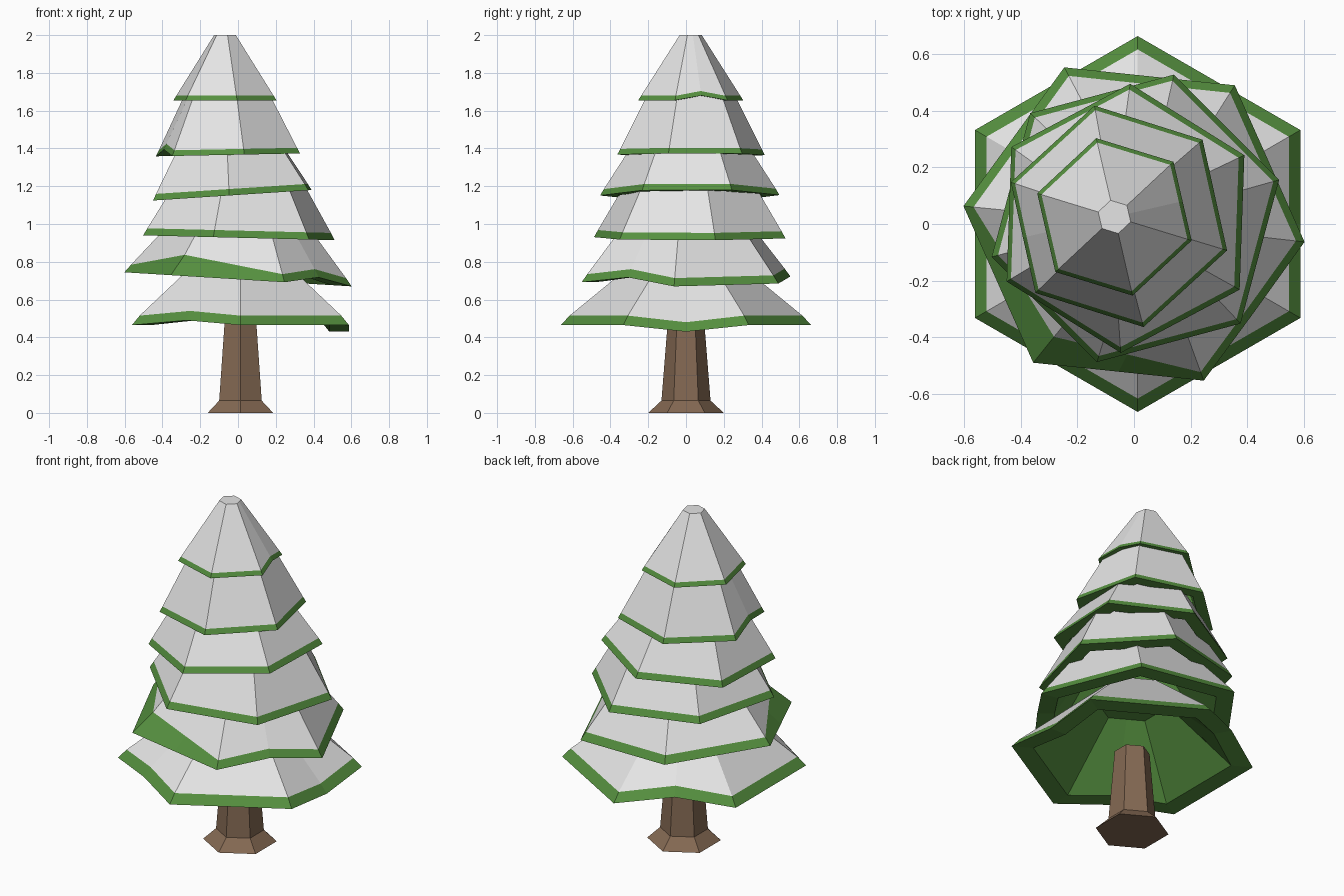
import bpy, bmesh
from math import cos, sin, radians

if "Cube" in bpy.data.objects:
    bpy.data.objects.remove(bpy.data.objects["Cube"])


def material(name, color):
    m = bpy.data.materials.new(name)
    m.use_nodes = True
    m.diffuse_color = (*color, 1)
    bsdf = m.node_tree.nodes["Principled BSDF"]
    bsdf.inputs["Base Color"].default_value = (*color, 1)
    bsdf.inputs["Roughness"].default_value = 0.9
    return m


SNOW = material("snow white", (0.78, 0.78, 0.78))
GREEN = material("needle green", (0.092, 0.28, 0.05))
BARK = material("bark brown", (0.23, 0.14, 0.085))


def finish(name, bm, mats):
    bmesh.ops.recalc_face_normals(bm, faces=bm.faces)
    mesh = bpy.data.meshes.new(name)
    bm.to_mesh(mesh)
    bm.free()
    for m in mats:
        mesh.materials.append(m)
    bpy.context.collection.objects.link(bpy.data.objects.new(name, mesh))


def hexagon(r, z, rot, pull=None):
    """Hexagon with a point halfway along each side; pull draws one corner in."""
    corners = []
    for k in range(6):
        a = radians(rot + 60 * k)
        s, dz = pull[1:] if pull and pull[0] == k else (1, 0)
        corners.append((r * s * cos(a), r * s * sin(a), z + dz))
    ring = []
    for p, q in zip(corners, corners[1:] + corners[:1]):
        ring += [p, tuple((u + v) / 2 for u, v in zip(p, q))]
    return ring


def loft(bm, rings, colors):
    loops = [[bm.verts.new(p) for p in ring] for ring in rings]
    n = len(loops[0])
    for lower, upper, c in zip(loops, loops[1:], colors):
        for i in range(n):
            j = (i + 1) % n
            bm.faces.new((lower[i], lower[j], upper[j], upper[i])).material_index = c
    bm.faces.new(loops[0]).material_index = colors[0]
    bm.faces.new(loops[-1]).material_index = colors[-1]


def tier(name, center, z, r, rot, slope, rim, top_r, tilt=0, bumps={}, pull=None):
    """Hollow snowy cone with a green rim (height, width), leaning along x;
    bumps bend the hem up or down."""
    cx, cy = center
    band, width = rim
    h = band + (r - width - top_r) * slope
    rings = [
        hexagon(top_r, h * 0.85, rot),         # roof of the hollow
        hexagon(r * 0.82, 0, rot),             # inner hem
        hexagon(r, 0, rot),                    # outer hem
        hexagon(r - width, band, rot, pull),   # snow line
        hexagon(top_r, h, rot),                # top
    ]
    for ring in rings[1:4]:
        for i, dz in bumps.items():
            x, y, pz = ring[i]
            ring[i] = (x, y, pz + dz)
    rings = [[(cx + x - tilt * pz, cy + y, z + pz + tilt * x) for x, y, pz in ring]
             for ring in rings]
    bm = bmesh.new()
    loft(bm, rings, [0, 0, 0, 1])
    finish(name, bm, [GREEN, SNOW])


# Trunk with a flared foot, ending just inside the lowest tier
bm = bmesh.new()
profile = [(0.2, 0), (0.13, 0.065), (0.096, 0.49)]
loft(bm, [[(x + 0.013, y, z) for x, y, z in hexagon(r, z, 30)] for r, z in profile],
     [0, 0])
finish("trunk", bm, [BARK])

# Branch tiers from the ground up
tier("branch_tier_1", (0.013, 0), 0.465, 0.663, 30, 0.82, (0.05, 0.047), 0.2,
     bumps={3: 0.05, 7: 0.025, 11: -0.035})
tier("branch_tier_2", (0, 0), 0.707, 0.605, -6, 1.2, (0.042, 0.033), 0.16,
     tilt=-0.062, bumps={11: 0.037}, pull=(4, 0.86, 0.07))
tier("branch_tier_3", (0.005, 0.02), 0.927, 0.525, 15, 1.65, (0.038, 0.022), 0.22,
     tilt=-0.025)
tier("branch_tier_4", (-0.03, 0.02), 1.152, 0.475, 28, 1.55, (0.034, 0.02), 0.28,
     tilt=0.066)
tier("branch_tier_5", (-0.053, 0.027), 1.366, 0.4, -17.5, 1.95, (0.03, 0.016), 0.235,
     tilt=0.02, bumps={7: 0.035})
tier("branch_tier_6", (-0.069, 0.025), 1.655, 0.285, -17, 1.533, (0.024, 0.0156), 0.06,
     bumps={1: 0.025})
